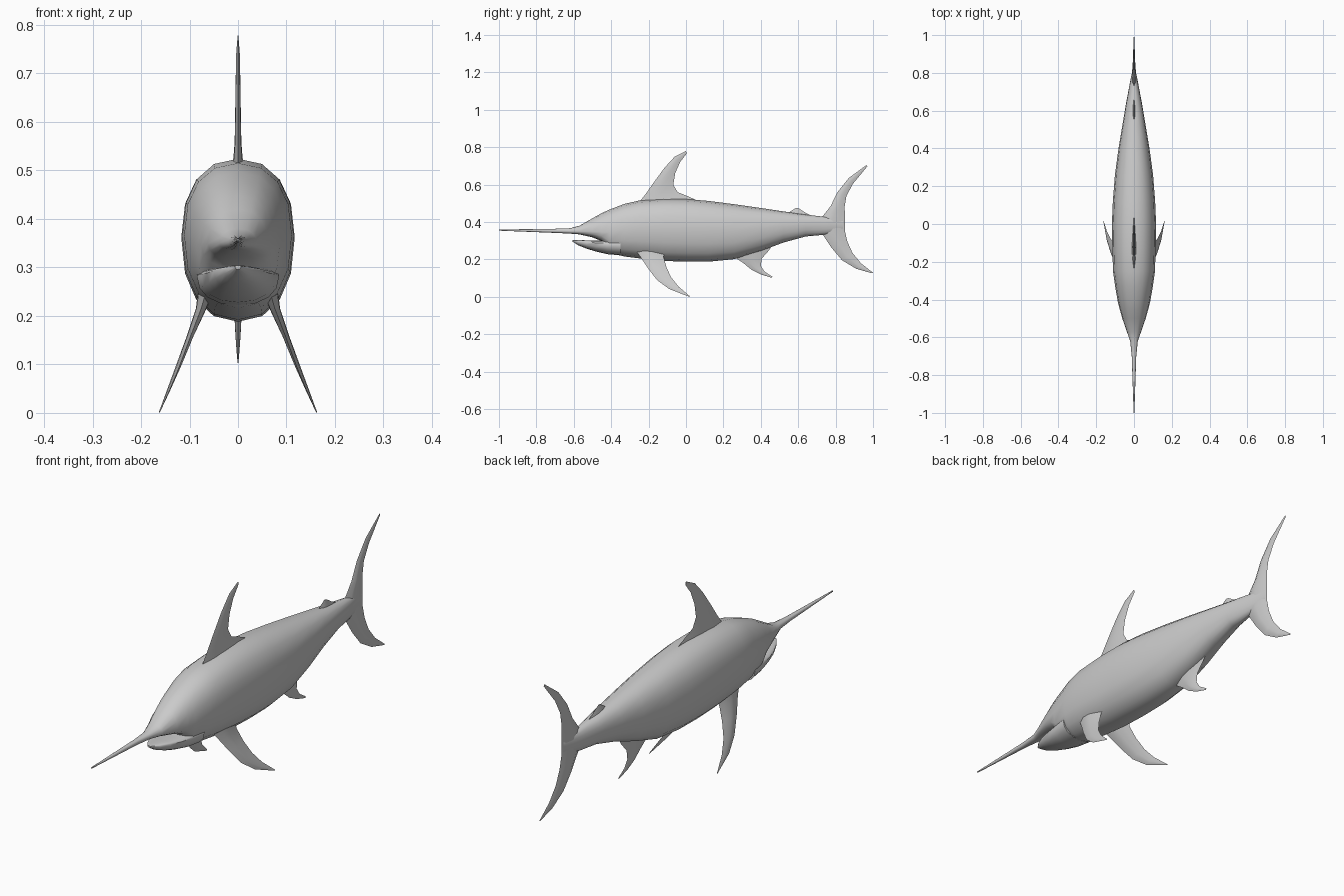
import bpy, bmesh, math

skin = bpy.data.materials.new("grey_skin")
skin.diffuse_color = (0.6, 0.6, 0.6, 1)


def loft(name, rings, angle=50):
    """Skin a row of equal-length rings and cap both ends."""
    bm = bmesh.new()
    rows = [[bm.verts.new(p) for p in ring] for ring in rings]
    n = len(rows[0])
    for a, b in zip(rows, rows[1:]):
        for i in range(n):
            j = (i + 1) % n
            bm.faces.new((a[i], a[j], b[j], b[i]))
    bm.faces.new(rows[0])
    bm.faces.new(rows[-1])
    bmesh.ops.recalc_face_normals(bm, faces=bm.faces)
    mesh = bpy.data.meshes.new(name)
    bm.to_mesh(mesh)
    bm.free()
    mesh.materials.append(skin)
    ob = bpy.data.objects.new(name, mesh)
    bpy.context.collection.objects.link(ob)
    bpy.ops.object.select_all(action='DESELECT')
    ob.select_set(True)
    bpy.context.view_layer.objects.active = ob
    bpy.ops.object.shade_smooth_by_angle(angle=math.radians(angle))
    return ob


def body_ring(y, low, high, width, mid=0.52, sides=16):
    """Rounded section whose widest line sits at fraction mid of its height."""
    zc = low + (high - low) * mid
    ring = []
    for i in range(sides):
        a = 2 * math.pi * i / sides
        c, s = math.cos(a), math.sin(a)
        x = math.copysign(abs(c) ** 0.88, c) * width
        z = math.copysign(abs(s) ** 0.88, s)
        ring.append((x, y, zc + z * (high - zc if z > 0 else zc - low)))
    return ring


def fin(name, stations, side=1):
    """Stations: lead y, lead z, trail y, trail z, half thickness, x."""
    foil = [(0, 0), (0.25, 0.9), (0.5, 1), (0.8, 0.45), (1, 0),
            (0.8, -0.45), (0.5, -1), (0.25, -0.9)]
    rings = []
    for ly, lz, ty, tz, h, x in stations:
        rings.append([(side * (x + k * h), ly + (ty - ly) * t, lz + (tz - lz) * t)
                      for t, k in foil])
    return loft(name, rings, 60)


# body with bill: y, bottom, top, half width, widest line
loft("body_and_bill", [body_ring(*s) for s in [
    (-1.0, 0.354, 0.360, 0.002), (-0.85, 0.348, 0.362, 0.007),
    (-0.70, 0.342, 0.364, 0.012), (-0.62, 0.338, 0.367, 0.020, 0.45),
    (-0.57, 0.334, 0.380, 0.038, 0.35), (-0.50, 0.318, 0.420, 0.062, 0.30),
    (-0.45, 0.298, 0.448, 0.076, 0.32), (-0.41, 0.235, 0.466, 0.086, 0.48),
    (-0.33, 0.216, 0.497, 0.100), (-0.25, 0.206, 0.515, 0.111),
    (-0.12, 0.192, 0.524, 0.115), (0.0, 0.188, 0.523, 0.117),
    (0.12, 0.188, 0.513, 0.112), (0.26, 0.202, 0.495, 0.101),
    (0.40, 0.245, 0.475, 0.082), (0.52, 0.290, 0.457, 0.062),
    (0.64, 0.323, 0.440, 0.042), (0.74, 0.332, 0.428, 0.023),
    (0.80, 0.345, 0.420, 0.011), (0.84, 0.360, 0.410, 0.004)]])

# lower jaw
loft("lower_jaw", [body_ring(*s) for s in [
    (-0.608, 0.296, 0.304, 0.006, 0.7), (-0.575, 0.275, 0.304, 0.030, 0.75),
    (-0.53, 0.257, 0.302, 0.050, 0.8), (-0.48, 0.242, 0.300, 0.064, 0.8),
    (-0.42, 0.228, 0.300, 0.076, 0.8), (-0.35, 0.222, 0.310, 0.085, 0.7)]])

# main dorsal fin
fin("dorsal_fin", [
    (-0.26, 0.495, 0.06, 0.515, 0.012, 0), (-0.235, 0.525, 0.01, 0.538, 0.009, 0),
    (-0.212, 0.555, -0.045, 0.56, 0.007, 0), (-0.17, 0.615, -0.068, 0.60, 0.006, 0),
    (-0.115, 0.69, -0.058, 0.66, 0.005, 0), (-0.06, 0.75, -0.032, 0.72, 0.004, 0),
    (0.0, 0.78, 0.003, 0.765, 0.001, 0)])

# small rear dorsal fin
fin("rear_dorsal_fin", [
    (0.53, 0.44, 0.68, 0.43, 0.008, 0), (0.56, 0.458, 0.64, 0.449, 0.005, 0),
    (0.588, 0.476, 0.605, 0.472, 0.001, 0)])

# crescent tail, lower tip to upper tip
fin("tail_fin", [
    (0.994, 0.126, 1.0, 0.129, 0.001, 0), (0.91, 0.150, 0.935, 0.18, 0.004, 0),
    (0.835, 0.195, 0.89, 0.235, 0.006, 0), (0.78, 0.26, 0.863, 0.295, 0.009, 0),
    (0.73, 0.335, 0.85, 0.35, 0.012, 0), (0.72, 0.38, 0.85, 0.39, 0.013, 0),
    (0.73, 0.43, 0.85, 0.43, 0.012, 0), (0.773, 0.485, 0.848, 0.48, 0.009, 0),
    (0.81, 0.56, 0.858, 0.54, 0.006, 0), (0.87, 0.635, 0.893, 0.605, 0.004, 0),
    (0.965, 0.705, 0.97, 0.698, 0.001, 0)])

# anal fin
fin("anal_fin", [
    (0.24, 0.23, 0.46, 0.275, 0.012, 0), (0.27, 0.205, 0.445, 0.25, 0.010, 0),
    (0.31, 0.178, 0.405, 0.205, 0.007, 0), (0.35, 0.145, 0.40, 0.165, 0.005, 0),
    (0.40, 0.12, 0.42, 0.135, 0.003, 0), (0.458, 0.102, 0.462, 0.108, 0.001, 0)])

# paired pectoral fins
for label, side in (("left", -1), ("right", 1)):
    fin(label + "_pectoral_fin", [
        (-0.27, 0.25, -0.11, 0.255, 0.016, 0.066), (-0.245, 0.215, -0.12, 0.215, 0.011, 0.076),
        (-0.205, 0.155, -0.105, 0.16, 0.007, 0.099), (-0.155, 0.09, -0.08, 0.105, 0.005, 0.123),
        (-0.09, 0.042, -0.04, 0.055, 0.003, 0.143), (0.018, 0.0, 0.02, 0.004, 0.001, 0.162)],
        side)
